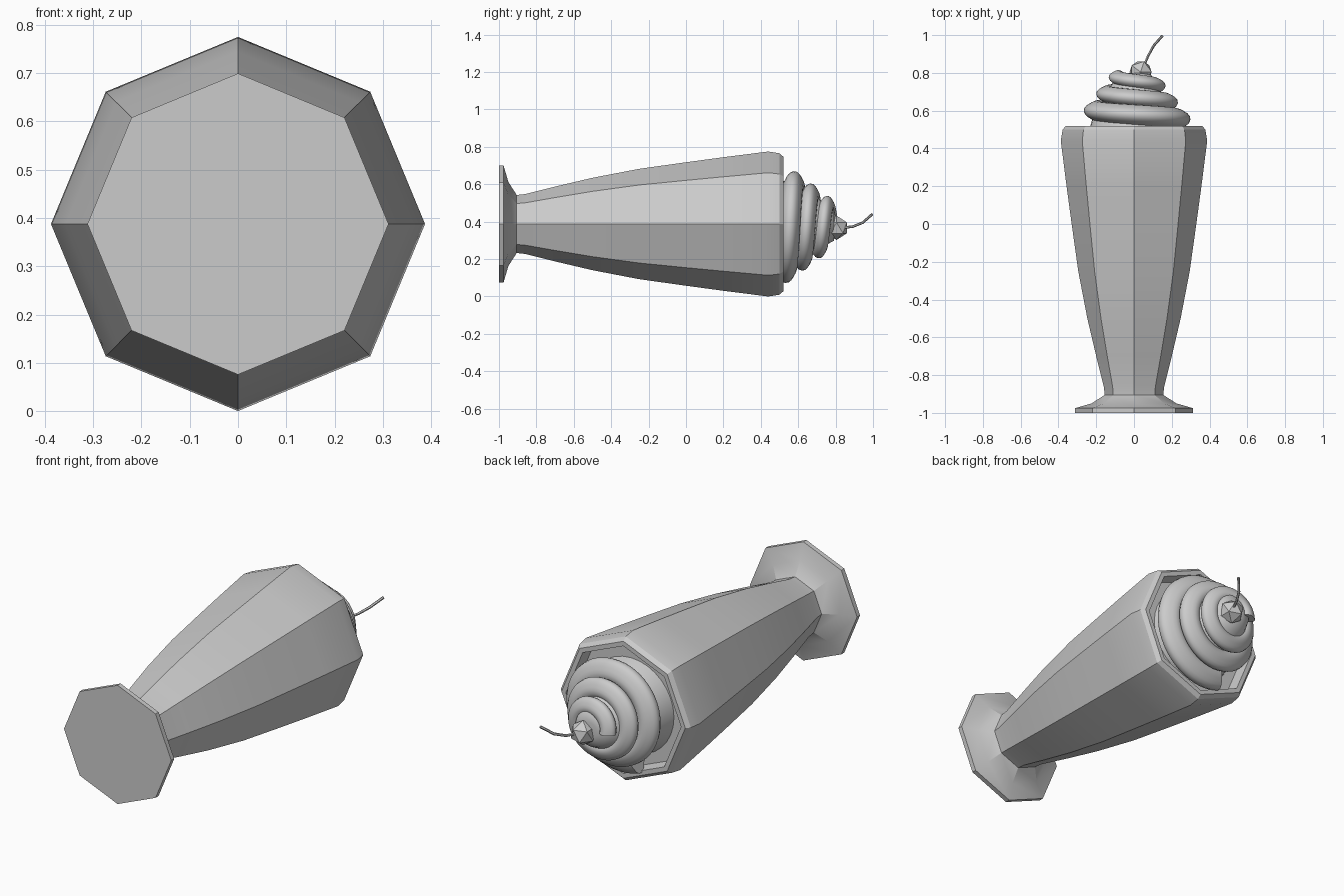
import bpy, bmesh, math
from mathutils import Vector

if "Cube" in bpy.data.objects:
    bpy.data.objects.remove(bpy.data.objects["Cube"])

ZC = 0.3875  # height of the long axis, which runs along y


def finish(bm, name, angle=30):
    bmesh.ops.recalc_face_normals(bm, faces=bm.faces)
    me = bpy.data.meshes.new(name)
    bm.to_mesh(me)
    bm.free()
    ob = bpy.data.objects.new(name, me)
    bpy.context.collection.objects.link(ob)
    if angle:
        bpy.ops.object.select_all(action='DESELECT')
        ob.select_set(True)
        bpy.context.view_layer.objects.active = ob
        bpy.ops.object.shade_smooth_by_angle(angle=math.radians(angle))
    return ob


def loft(name, rings, angle=30):
    bm = bmesh.new()
    loops = [[bm.verts.new(p) for p in ring] for ring in rings]
    n = len(loops[0])
    for a, b in zip(loops, loops[1:]):
        for i in range(n):
            j = (i + 1) % n
            bm.faces.new((a[i], a[j], b[j], b[i]))
    bm.faces.new(loops[0])
    bm.faces.new(loops[-1])
    return finish(bm, name, angle)


def lathe(name, profile, sides=8, angle=30):
    step = 2 * math.pi / sides
    return loft(name, [[(r * math.cos(i * step), y, ZC + r * math.sin(i * step))
                        for i in range(sides)] for y, r in profile], angle)


# octagonal glass: foot, stem and bowl with a hollow rim
lathe("glass", [(-1, .312), (-.975, .312), (-.95, .225), (-.905, .155), (-.86, .16),
                (-.7, .2), (-.5, .247), (-.25, .295), (0, .33), (.2, .357),
                (.44, .3875), (.5, .378), (.52, .36), (.52, .335), (.455, .325)], angle=20)

# whipped cream: solid core with a tapering spiral around it
lathe("cream_core", [(.45, .25), (.56, .22), (.68, .15), (.79, .09), (.8, .04)], 32, 60)


def spiral(u):
    a = math.radians(-110 + 1010 * u)
    tube = .072 - .026 * u
    r = .318 - .185 * u - tube
    return Vector((r * math.cos(a), .525 + .25 * u, ZC + r * math.sin(a))), tube, a


rings = []
STEPS = 150
for k in range(STEPS + 1):
    c, tube, a = spiral(k / STEPS)
    out = Vector((math.cos(a), 0, math.sin(a)))
    up = (Vector((0, 1, 0)) + out * .15).normalized()
    ring = []
    for i in range(20):
        t = 2 * math.pi * i / 20
        # section leans outwards so the ridge reads crisp
        w = 1 + .10 * math.cos(3 * t)
        ring.append(c + out * tube * .92 * w * math.cos(t) + up * tube * .85 * w * math.sin(t))
    rings.append(ring)
loft("cream_swirl", rings, 50)

# faceted cherry
bm = bmesh.new()
bmesh.ops.create_icosphere(bm, subdivisions=1, radius=.065)
bmesh.ops.translate(bm, verts=bm.verts, vec=(.035, .805, .367))
finish(bm, "cherry", 0)

# curved cherry stem
path = [Vector(p) for p in ((.05, .83, .368), (.075, .89, .373), (.105, .945, .395), (.15, .996, .44))]
rings = []
for k, p in enumerate(path):
    d = (path[min(k + 1, 3)] - path[max(k - 1, 0)]).normalized()
    s = d.cross(Vector((1, 0, 0))).normalized()
    q = d.cross(s)
    rings.append([p + .007 * (s * math.cos(i * math.pi / 3) + q * math.sin(i * math.pi / 3))
                  for i in range(6)])
loft("cherry_stem", rings, 50)
